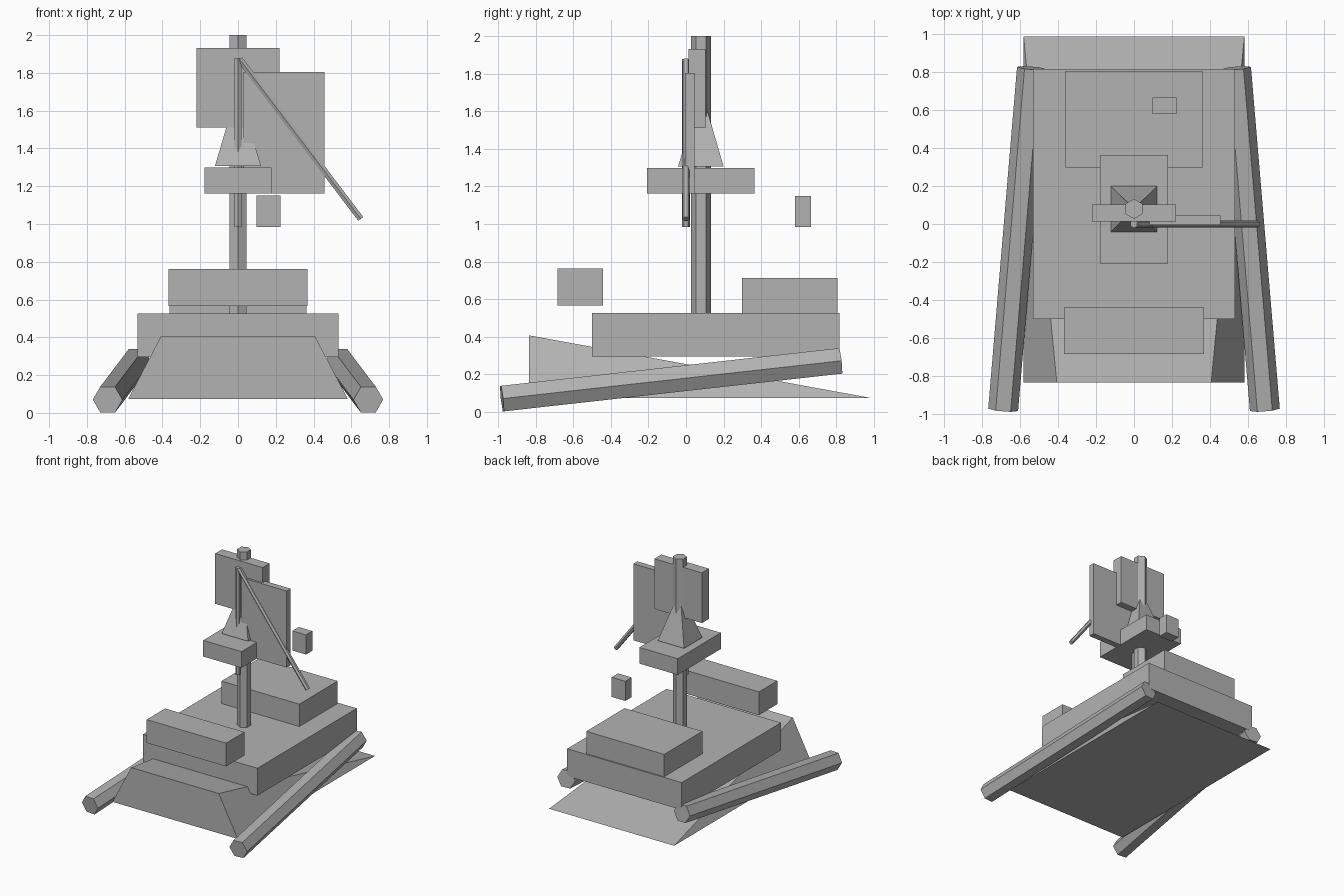
import bpy, bmesh, math
from mathutils import Vector

if "Cube" in bpy.data.objects:
    bpy.data.objects.remove(bpy.data.objects["Cube"])

grey = bpy.data.materials.new("plain grey")
grey.diffuse_color = (0.45, 0.45, 0.45, 1)
grey.use_nodes = True
grey.node_tree.nodes["Principled BSDF"].inputs["Base Color"].default_value = grey.diffuse_color


def make(name, verts, faces):
    bm = bmesh.new()
    vs = [bm.verts.new(v) for v in verts]
    for f in faces:
        bm.faces.new([vs[i] for i in f])
    bmesh.ops.recalc_face_normals(bm, faces=bm.faces)
    me = bpy.data.meshes.new(name)
    bm.to_mesh(me)
    bm.free()
    me.materials.append(grey)
    ob = bpy.data.objects.new(name, me)
    bpy.context.collection.objects.link(ob)
    return ob


def loft(name, a, b):
    """Join two rings of points and cap both ends."""
    n = len(a)
    sides = [(i, (i + 1) % n, n + (i + 1) % n, n + i) for i in range(n)]
    return make(name, list(a) + list(b),
                sides + [tuple(range(n)), tuple(range(n, 2 * n))])


def box(name, x, y, z):
    ring = lambda h: [(x[0], y[0], h), (x[1], y[0], h), (x[1], y[1], h), (x[0], y[1], h)]
    return loft(name, ring(z[0]), ring(z[1]))


def hex_rod(name, p, q, r, corner):
    """Six-sided rod from p to q with one corner towards the given direction."""
    p, q = Vector(p), Vector(q)
    axis = (q - p).normalized()
    u = Vector(corner)
    u = (u - axis * u.dot(axis)).normalized()
    v = axis.cross(u)
    ring = [r * (u * math.cos(i * math.pi / 3) + v * math.sin(i * math.pi / 3)) for i in range(6)]
    return loft(name, [p + o for o in ring], [q + o for o in ring])


# hull wedge, tall at the front and tapering to an edge at the back
make("hull_wedge",
     [(-.582, -.836, .073), (.582, -.836, .073), (.407, -.836, .407), (-.407, -.836, .407),
      (-.582, .988, .073), (.582, .988, .073)],
     [(0, 1, 2, 3), (0, 4, 5, 1), (2, 5, 4, 3), (0, 3, 4), (1, 5, 2)])

# deck and the blocks on it
box("deck", (-.532, .532), (-.501, .817), (.295, .525))
box("rear_cabin", (-.362, .362), (.298, .807), (.525, .713))
box("front_block", (-.369, .369), (-.685, -.441), (.567, .763))

# side floats
for s, side in ((-1, "left"), (1, "right")):
    hex_rod(side + "_float", (s * .69, -.98, .07), (s * .538, .822, .271), .079, (1, 0, 0))

# mast with lookout platform and collar
hex_rod("mast", (0, .08, .525), (0, .08, 2.0), .053, (0, 1, 0))
box("lookout_platform", (-.178, .178), (-.208, .364), (1.162, 1.298))
make("mast_collar",
     [(-.122, -.042, 1.307), (.122, -.042, 1.307), (.122, .2, 1.307), (-.122, .2, 1.307),
      (0, .08, 1.72)],
     [(0, 1, 2, 3), (0, 1, 4), (1, 2, 4), (2, 3, 4), (3, 0, 4)])

# sails and spars
box("upper_sail", (-.221, .221), (.012, .104), (1.51, 1.932))
box("side_sail", (.03, .457), (-.006, .046), (1.162, 1.805))
hex_rod("upright_spar", (0, 0, .983), (0, 0, 1.878), .021, (0, 1, 0))
hex_rod("slanted_boom", (.009, 0, 1.872), (.65, 0, 1.027), .019, (0, 1, 0))

# small flag
box("flag", (.098, .225), (.581, .666), (.985, 1.15))
